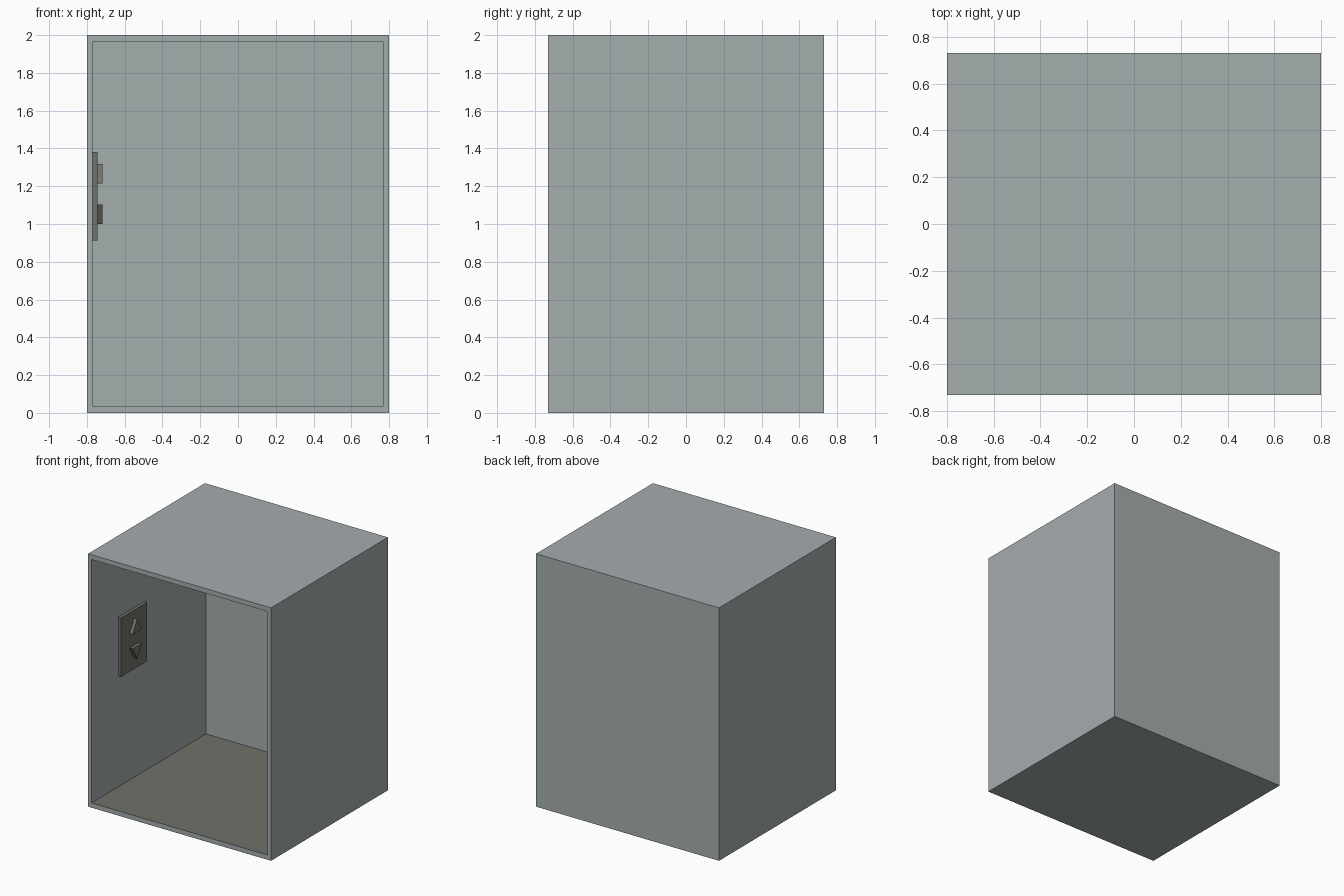
import bpy, bmesh
from mathutils import Vector

if "Cube" in bpy.data.objects:
    bpy.data.objects.remove(bpy.data.objects["Cube"])


def material(name, rgb):
    m = bpy.data.materials.new(name)
    m.diffuse_color = (*rgb, 1)
    m.use_nodes = True
    m.node_tree.nodes["Principled BSDF"].inputs["Base Color"].default_value = m.diffuse_color
    return m


wall_grey = material("wall grey", (0.376, 0.418, 0.423))
dark_grey = material("warm dark grey", (0.165, 0.166, 0.146))


def finish(bm, name, mats):
    bmesh.ops.recalc_face_normals(bm, faces=bm.faces)
    me = bpy.data.meshes.new(name)
    bm.to_mesh(me)
    bm.free()
    for m in mats:
        me.materials.append(m)
    ob = bpy.data.objects.new(name, me)
    bpy.context.collection.objects.link(ob)
    return ob


def add_box(bm, lo, hi):
    lo, hi = Vector(lo), Vector(hi)
    verts = bmesh.ops.create_cube(bm, size=1)["verts"]
    for v in verts:
        v.co = (lo + hi) / 2 + v.co * (hi - lo)


# Cabin: outer box, front face inset to a rim, then pushed in to hollow it
X, Y, SIDE, CAP = 0.8, 0.73, 0.03, 0.0375
bm = bmesh.new()
add_box(bm, (-X, -Y, 0), (X, Y, 2))
bm.normal_update()
front = min(bm.faces, key=lambda f: f.calc_center_median().y)
bmesh.ops.inset_region(bm, faces=[front], thickness=0.02)
for v in front.verts:
    v.co.x = (X - SIDE) * (1 if v.co.x > 0 else -1)
    v.co.z = 2 - CAP if v.co.z > 1 else CAP
inner = bmesh.ops.extrude_discrete_faces(bm, faces=[front])["faces"][0]
for v in inner.verts:
    v.co.y = Y - SIDE
# Inside floor gets the dark colour
for f in bm.faces:
    c = f.calc_center_median()
    if abs(c.z - CAP) < 0.005 and abs(c.y) < 0.5:
        f.material_index = 1
finish(bm, "cabin", [wall_grey, dark_grey])

# Control panel on the left inner wall
PY = -0.233
bm = bmesh.new()
add_box(bm, (-0.77, PY - 0.163, 0.913), (-0.745, PY + 0.163, 1.38))
finish(bm, "control_panel", [dark_grey])


# Triangular call buttons
def button(name, base_z, tip_z):
    bm = bmesh.new()
    profile = [(PY - 0.058, base_z), (PY + 0.058, base_z), (PY, tip_z)]
    face = bm.faces.new([bm.verts.new((-0.745, y, z)) for y, z in profile])
    ext = bmesh.ops.extrude_face_region(bm, geom=[face], use_keep_orig=True)["geom"]
    for v in ext:
        if isinstance(v, bmesh.types.BMVert):
            v.co.x = -0.718
    finish(bm, name, [dark_grey])


button("up_button", 1.215, 1.318)
button("down_button", 1.102, 1.0)
